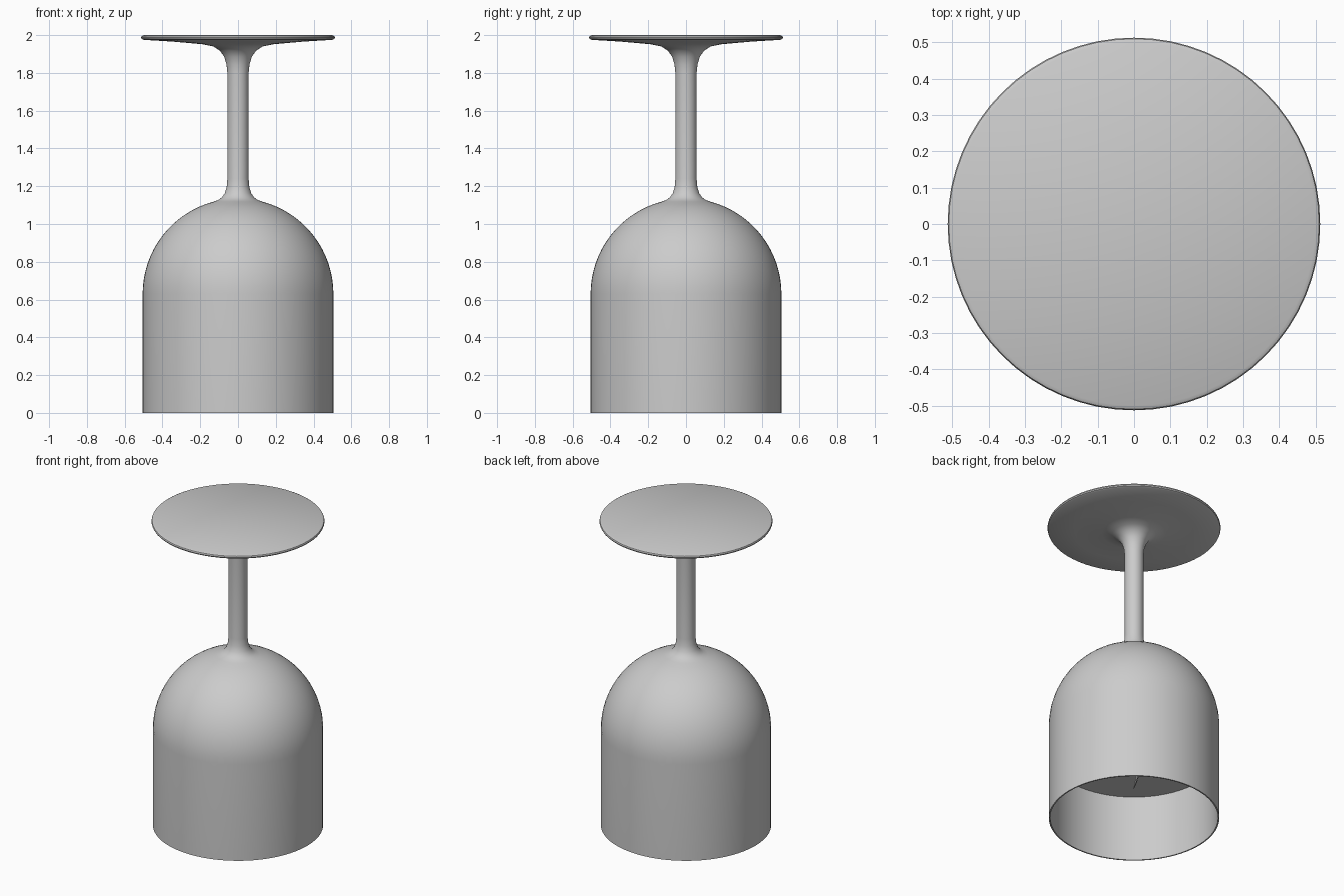
import bpy, bmesh, math
from mathutils import Vector

cube = bpy.data.objects.get("Cube")
if cube:
    bpy.data.objects.remove(cube, do_unlink=True)

SEGMENTS = 64
R, DOME_Z, WALL, LEVEL = 0.505, 0.63, 0.008, 0.43

grey = bpy.data.materials.new("plain_grey")
grey.use_nodes = True
colour = (0.6, 0.6, 0.6, 1)
grey.diffuse_color = colour
grey.node_tree.nodes["Principled BSDF"].inputs["Base Color"].default_value = colour


def add_object(name, bm):
    bmesh.ops.recalc_face_normals(bm, faces=bm.faces[:])
    mesh = bpy.data.meshes.new(name)
    bm.to_mesh(mesh)
    bm.free()
    mesh.materials.append(grey)
    obj = bpy.data.objects.new(name, mesh)
    bpy.context.collection.objects.link(obj)
    bpy.ops.object.select_all(action="DESELECT")
    obj.select_set(True)
    bpy.context.view_layer.objects.active = obj
    bpy.ops.object.shade_smooth_by_angle(angle=math.radians(40))
    return obj


def lathe(name, profile):
    """Spin a list of (radius, height) points around the z axis."""
    bm = bmesh.new()
    verts = [bm.verts.new((r, 0, z)) for r, z in profile]
    edges = [bm.edges.new(pair) for pair in zip(verts, verts[1:])]
    bmesh.ops.spin(bm, geom=verts + edges, cent=(0, 0, 0), axis=(0, 0, 1),
                   angle=math.tau, steps=SEGMENTS)
    bmesh.ops.remove_doubles(bm, verts=bm.verts[:], dist=0.0001)
    return add_object(name, bm)


def dome(radius, end_angle, steps=16):
    return [(radius * math.cos(a), DOME_Z + radius * math.sin(a))
            for a in (end_angle * i / steps for i in range(steps + 1))]


# Upturned glass: inner bowl, rim, outer bowl, stem and foot in one profile
inner = dome(R - WALL, math.pi / 2)[::-1] + [(R - WALL, 0)]
outer = [(R, 0)] + dome(R, math.acos(0.13 / R))
stem = [(0.105, 1.127), (0.085, 1.141), (0.07, 1.163), (0.06, 1.195),
        (0.056, 1.24), (0.056, 1.8), (0.061, 1.845), (0.073, 1.885),
        (0.095, 1.917), (0.13, 1.94), (0.19, 1.952)]
foot = [(0.35, 1.966), (0.5, 1.975), (0.51, 1.98), (0.513, 1.987),
        (0.51, 1.995), (0.5, 2.0), (0, 2.0)]
lathe("glass", inner + outer + stem + foot)

# Flat surface of the contents inside the bowl
lathe("drink_surface", [(0, LEVEL), (R - WALL, LEVEL)])


# Small curled leaves hanging from the middle of the drink surface
def leaf(name, root, tip, width):
    root, tip = Vector(root), Vector(tip)
    side = Vector((-1, -1, 0)).normalized()
    bend = Vector((-1, 1, 0)).normalized()
    steps, rows = 8, []
    bm = bmesh.new()
    for i in range(steps + 1):
        t = i / steps
        mid = root.lerp(tip, t) + bend * 0.03 * math.sin(math.pi * t)
        half = width * math.sin(math.pi * (0.1 + 0.88 * t))
        rows.append([bm.verts.new(mid + side * half * s - bend * 0.3 * half * abs(s))
                     for s in (-1, 0, 1)])
    for a, b in zip(rows, rows[1:]):
        for j in range(2):
            bm.faces.new((a[j], a[j + 1], b[j + 1], b[j]))
    obj = add_object(name, bm)
    thick = obj.modifiers.new("thickness", "SOLIDIFY")
    thick.thickness = 0.004


leaf("leaf_long", (0.05, 0.05, LEVEL), (0, 0, 0.2), 0.03)
leaf("leaf_short", (0, 0, LEVEL), (-0.025, -0.025, 0.23), 0.02)
